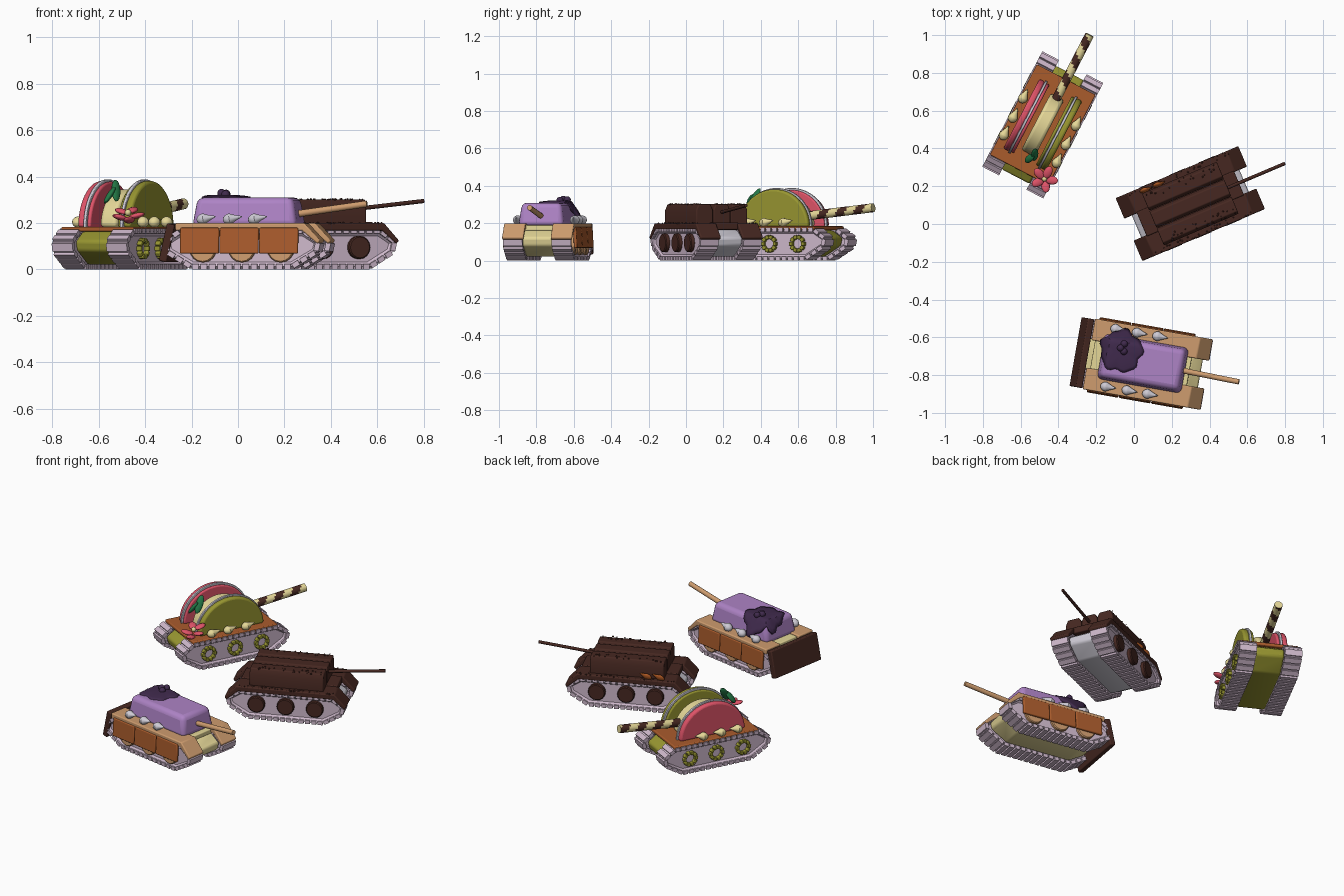
import bpy, bmesh, math, random
from mathutils import Matrix, Vector, Euler

if "Cube" in bpy.data.objects:
    bpy.data.objects.remove(bpy.data.objects["Cube"])

random.seed(3)
MATS = {}
M = Matrix()
TANK = ""


def mat(rgb):
    if rgb not in MATS:
        m = bpy.data.materials.new("colour_%d" % len(MATS))
        m.diffuse_color = (*[(c / 255) ** 2.2 for c in rgb], 1)
        m.use_nodes = True
        m.node_tree.nodes["Principled BSDF"].inputs["Base Color"].default_value = m.diffuse_color
        MATS[rgb] = m
    return MATS[rgb]


LILAC, OLIVE, CREAM = (205, 183, 202), (150, 148, 52), (228, 214, 150)
BISCUIT, DARK, PINK = (168, 92, 48), (72, 44, 38), (222, 84, 104)
TAN, PURPLE, PLUM, WHITE = (205, 155, 110), (172, 130, 196), (66, 46, 78), (205, 202, 212)
GREEN, ALMOND = (40, 120, 72), (175, 90, 40)


def add(name, bm, col, bevel=0, loc=None, rot=(0, 0, 0), scale=(1, 1, 1)):
    if loc is not None:
        bm.transform(Matrix.LocRotScale(Vector(loc), Euler(rot), Vector(scale)))
    bmesh.ops.recalc_face_normals(bm, faces=bm.faces[:])
    me = bpy.data.meshes.new(name)
    bm.to_mesh(me)
    bm.free()
    ob = bpy.data.objects.new(TANK + "_" + name, me)
    bpy.context.collection.objects.link(ob)
    ob.matrix_world = M
    for c in (col if isinstance(col, list) else [col]):
        me.materials.append(mat(c))
    if bevel:
        b = ob.modifiers.new("bevel", "BEVEL")
        b.width, b.segments, b.limit_method = bevel, 3, 'ANGLE'
    me.shade_smooth()
    me.set_sharp_from_angle(angle=math.radians(35))
    return ob


def box(name, c, s, col, bevel=0.006, rot=(0, 0, 0)):
    bm = bmesh.new()
    bmesh.ops.create_cube(bm, size=1)
    return add(name, bm, col, bevel, c, rot, s)


def ball(name, c, s, col, rot=(0, 0, 0), tip=0):
    bm = bmesh.new()
    bmesh.ops.create_uvsphere(bm, u_segments=16, v_segments=12, radius=1)
    for v in bm.verts:
        if tip and v.co.x > 0:  # pull one end to a point
            k = v.co.x
            v.co.x += tip * k ** 3
            v.co.y *= 1 - 0.6 * k
            v.co.z *= 1 - 0.6 * k
    return add(name, bm, col, 0, c, rot, s)


def prism_bm(pts, y0, y1):
    bm = bmesh.new()
    a = bm.faces.new([bm.verts.new((x, y0, z)) for x, z in pts])
    r = bmesh.ops.extrude_face_region(bm, geom=[a])
    for v in r["geom"]:
        if isinstance(v, bmesh.types.BMVert):
            v.co.y = y1
    bmesh.ops.recalc_face_normals(bm, faces=bm.faces[:])
    return bm


def prism(name, pts, y0, y1, col, bevel=0.006):
    return add(name, prism_bm(pts, y0, y1), col, bevel)


def rod(name, p, q, r1, r2, col, stripes=False):
    bm = bmesh.new()
    p, q = Vector(p), Vector(q)
    n, rings = 16, (32 if stripes else 1)
    rot = (q - p).to_track_quat('Z', 'Y')
    grid = []
    for j in range(rings + 1):
        t = j / rings
        r = r1 + (r2 - r1) * t
        grid.append([bm.verts.new(p.lerp(q, t) + rot @ Vector((r * math.cos(math.tau * i / n), r * math.sin(math.tau * i / n), 0))) for i in range(n)])
    for j in range(rings):
        for i in range(n):
            f = bm.faces.new((grid[j][i], grid[j][(i + 1) % n], grid[j + 1][(i + 1) % n], grid[j + 1][i]))
            f.material_index = int((j + i / 2) // 4 % 2) if stripes else 0
    bm.faces.new(grid[0])
    bm.faces.new(grid[-1])
    return add(name, bm, col)


TRACK = [(-.22, .012), (.22, .012), (.325, .075), (.335, .12), (.27, .165),
         (-.27, .165), (-.335, .12), (-.325, .075)]


def tracks(lat=.132, w=.1):
    for s in (1, -1):
        # band with recessed side faces
        bm = prism_bm(TRACK, s * lat - w / 2, s * lat + w / 2)
        caps = [f for f in bm.faces if abs(f.normal.y) > .9]
        bmesh.ops.inset_individual(bm, faces=caps, thickness=.022, depth=-.018)
        add("track", bm, LILAC)
        # tread links around the loop
        bm = bmesh.new()
        for (x0, z0), (x1, z1) in zip(TRACK, TRACK[1:] + TRACK[:1]):
            L = math.hypot(x1 - x0, z1 - z0)
            n = max(1, round(L / .036))
            for i in range(n):
                t = (i + .5) / n
                m = Matrix.LocRotScale(Vector((x0 + (x1 - x0) * t, s * lat, z0 + (z1 - z0) * t)),
                                       Euler((0, -math.atan2(z1 - z0, x1 - x0), 0)), Vector((L / n * .75, w, .022)))
                bmesh.ops.create_cube(bm, size=1, matrix=m)
        add("tread_links", bm, LILAC)


def hull(col, w=.17):
    prism("hull", [(x * .93, z * .93 + .01) for x, z in TRACK], -w / 2, w / 2, col, .012)


def discs(name, r, z, lat, col, thick=.03):
    for s in (1, -1):
        for x in (-.17, 0, .17):
            rod(name, (x, s * (lat - thick), z), (x, s * lat, z), r, r, col).modifiers.new("b", "BEVEL").width = .005


def place(name, x, y, deg):
    global M, TANK
    TANK = name
    M = Matrix.Translation((x, y, 0)) @ Matrix.Rotation(math.radians(deg), 4, 'Z')


def drops(xs, lat, z, col):
    for s in (1, -1):
        for x in xs:
            ball("cream_drop", (x - .01, s * lat, z), (.032, .026, .024), col, (0, -.2, 0), .7)


# ---- half-moon tank
place("moon_tank", -.483, .525, 62.5)
tracks()
hull(OLIVE)
box("biscuit_deck", (0, 0, .174), (.54, .35, .02), BISCUIT)


def half_moon(name, r, y0, y1, col, bevel):
    prism(name, [(r * math.cos(math.pi * i / 28), .182 + r * .96 * math.sin(math.pi * i / 28)) for i in range(29)], y0, y1, col, bevel)


for s, c in ((1, PINK), (-1, OLIVE)):
    half_moon("shell", .208, s * .092, s * .128, c, .012)
    half_moon("shell_rim", .215, s * .082, s * .096, WHITE, .003)
    half_moon("shell_inner", .205, s * .066, s * .084, c, .008)
half_moon("cream_filling", .17, -.04, .04, CREAM, .035)
drops((.09, -.025, -.13), .158, .205, CREAM)
rod("wafer_barrel", (.1, 0, .235), (.537, 0, .283), .024, .024, [CREAM, DARK], True)
for s in (1, -1):  # segmented ring wheels
    for x in (-.17, 0, .17):
        bm = bmesh.new()
        for i in range(10):
            a = math.tau * i / 10
            m = Matrix.LocRotScale(Vector((x + .036 * math.cos(a), s * .172, .09 + .036 * math.sin(a))), Euler((0, -a, 0)), Vector((.02, .024, .021)))
            bmesh.ops.create_cube(bm, size=1, matrix=m)
        add("ring_wheel", bm, OLIVE, .004)
ball("leaf", (-.16, -.035, .34), (.055, .022, .012), GREEN, (.6, -1.0, .5))
ball("leaf", (-.19, -.02, .32), (.045, .02, .012), GREEN, (-.4, -.9, -.5))
for i in range(5):  # flower
    a = math.tau * i / 5
    ball("petal", (-.25 + .038 * math.cos(a), -.14 + .038 * math.sin(a), .235 - .022 * math.cos(a - 3.6)), (.036, .023, .012), PINK, (0, -.25, a))
ball("flower_centre", (-.25, -.14, .245), (.014, .014, .014), CREAM)

# ---- chocolate log tank
place("log_tank", .298, .108, 23)
tracks(.125, .105)
hull(WHITE, .16)
discs("chocolate_wheel", .05, .095, .183, DARK)


def fender(col, lat, w, x0, x1, rear, name="fender"):
    top = [(x1, .2), (x1 + .07, .125), (x1 + .058, .11), (x1 - .01, .168)]
    back = [(-x0 + .01, .168), (-x0 - .058, .11), (-x0 - .07, .125), (-x0, .2)] if rear else [(-x0, .168), (-x0, .2)]
    prism(name, top + back, lat - w / 2, lat + w / 2, col, .006)


for s in (1, -1):
    fender(DARK, s * .122, .118, .285, .285, True)
box("deck", (0, 0, .185), (.56, .14, .04), DARK)
for y in (-.1, 0, .1):
    prof = [(-.049, .19), (.049, .19), (.049, .27), (.035, .302), (-.035, .302), (-.049, .27)]
    bm = bmesh.new()
    f = bm.faces.new([bm.verts.new((-.215, y + a, b)) for a, b in prof])
    g = bmesh.ops.extrude_face_region(bm, geom=[f])["geom"]
    bmesh.ops.translate(bm, verts=[v for v in g if isinstance(v, bmesh.types.BMVert)], vec=(.43, 0, 0))
    add("log", bm, DARK, .006)
bm = bmesh.new()  # crumbs along edges
for i in range(110):
    s = random.choice((1, -1))
    p = (random.uniform(-.29, .29), s * random.uniform(.155, .18), .2) if i < 60 else (random.uniform(-.21, .21), s * random.uniform(.1, .145), .302)
    bmesh.ops.create_icosphere(bm, subdivisions=1, radius=random.uniform(.003, .006), matrix=Matrix.Translation(p))
add("crumbs", bm, DARK)
rod("stick_barrel", (.19, 0, .257), (.545, 0, .295), .009, .009, DARK)
for x in (-.19, -.115):
    ball("almond", (x, .16, .215), (.034, .012, .022), ALMOND, (-.4, -.4, 0), .3)

# ---- frosted turret tank
place("frosted_tank", .047, -.738, -10)
tracks(.132, .105)
hull(CREAM)
discs("biscuit_wheel", .058, .088, .186, TAN)
for s in (1, -1):
    fender(TAN, s * .132, .115, .29, .275, False)
    for x in (-.182, -.009, .164):
        box("side_biscuit", (x, s * .19, .124), (.17, .018, .112), BISCUIT, .006, (s * .06, 0, 0))
box("rear_chocolate_slab", (-.328, 0, .115), (.035, .37, .165), DARK, .006, (0, .22, 0))
box("deck", (-.01, 0, .175), (.52, .17, .03), CREAM)
bm = bmesh.new()
bmesh.ops.create_cube(bm, size=1)
for v in bm.verts:
    if v.co.z > 0:
        v.co.x *= .91
        v.co.y *= .86
add("frosted_turret", bm, PURPLE, .026, (0, 0, .247), (0, 0, 0), (.46, .25, .125))
drops((-.16, -.045, .065), .155, .218, WHITE)
rod("biscuit_barrel", (.18, 0, .235), (.518, -.008, .283), .015, .014, TAN)
# jam splat draping over the turret corner
bm = bmesh.new()
n, rings = 40, 7
cx, cy = -.125, .045
rows = []
for j in range(1, rings + 1):
    row = []
    for i in range(n):
        a = math.tau * i / n
        r = j / rings * (.112 + .008 * math.sin(5 * a) + .006 * math.sin(9 * a + 1))
        x, y = cx + r * math.cos(a), cy + r * math.sin(a)
        d = max(0, -x - .195, y - .095)
        row.append(bm.verts.new((x, y, .322 - 1.3 * d - .008 * (j / rings) ** 3)))
    rows.append(row)
bm.faces.new(rows[0])
for p, q in zip(rows, rows[1:]):
    for i in range(n):
        bm.faces.new((p[i], p[(i + 1) % n], q[(i + 1) % n], q[i]))
ob = add("jam_splat", bm, PLUM)
m = ob.modifiers.new("thick", "SOLIDIFY")
m.thickness, m.offset = .016, -1
for x, y, z in ((-.13, .06, .328), (-.115, .085, .325), (-.11, .045, .322)):
    ball("berry", (x, y, z), (.019, .019, .019), PLUM)
